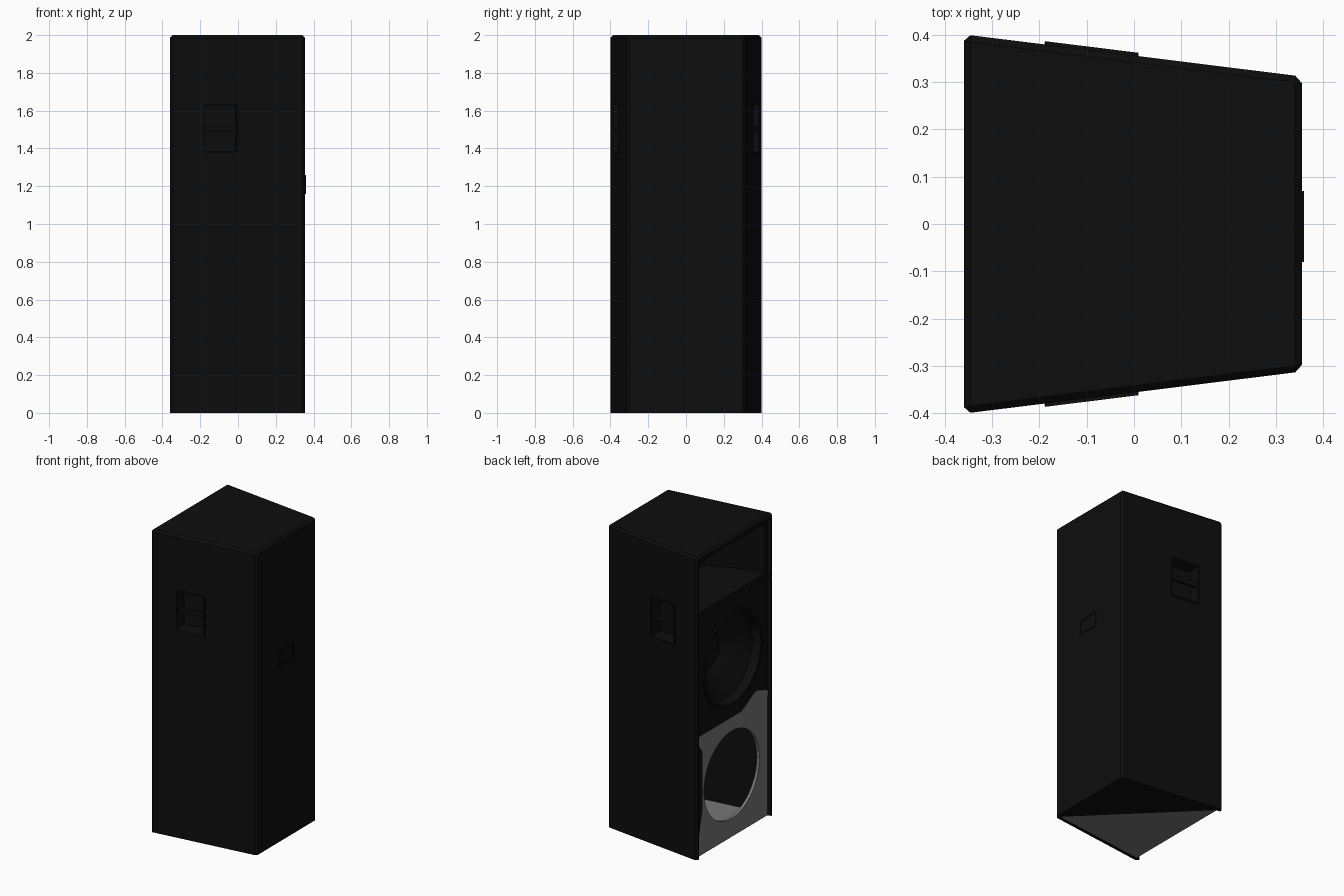
import bpy, bmesh, math
from mathutils import Matrix, Vector

cube = bpy.data.objects.get("Cube")
if cube:
    bpy.data.objects.remove(cube, do_unlink=True)


def material(name, v):
    m = bpy.data.materials.new(name)
    m.use_nodes = True
    m.diffuse_color = (v, v, v, 1)
    bsdf = m.node_tree.nodes["Principled BSDF"]
    bsdf.inputs["Base Color"].default_value = (v, v, v, 1)
    bsdf.inputs["Roughness"].default_value = 0.8
    return m


BLACK = material("cabinet black", 0.004)
GREY = material("panel grey", 0.18)

FRONT, BAFFLE, REAR = -0.36, -0.335, 0.355
SLOPE = (0.401 - 0.312) / (REAR - FRONT)


def half_width(x):
    return 0.401 - SLOPE * (x - FRONT)


def finish(name, bm, mat=BLACK):
    bmesh.ops.recalc_face_normals(bm, faces=bm.faces[:])
    me = bpy.data.meshes.new(name)
    bm.to_mesh(me)
    bm.free()
    me.materials.append(mat)
    ob = bpy.data.objects.new(name, me)
    bpy.context.collection.objects.link(ob)
    return ob


def prism(bm, points, offset):
    """Extrude a flat polygon along an offset."""
    face = bm.faces.new([bm.verts.new(p) for p in points])
    ext = bmesh.ops.extrude_face_region(bm, geom=[face])["geom"]
    verts = [g for g in ext if isinstance(g, bmesh.types.BMVert)]
    bmesh.ops.translate(bm, verts=verts, vec=offset)


def slab(name, points, offset, mat=BLACK):
    bm = bmesh.new()
    prism(bm, points, offset)
    return finish(name, bm, mat)


def plate(name, yz, x, thick, mat=BLACK):
    return slab(name, [(x, y, z) for y, z in yz], (thick, 0, 0), mat)


def rect(y, z0, z1):
    return [(-y, z0), (y, z0), (y, z1), (-y, z1)]


def circle(r, z, n=40):
    return [(r * math.cos(2 * math.pi * i / n), z + r * math.sin(2 * math.pi * i / n))
            for i in range(n)]


def loft(name, rings, cap=True):
    """Skin a series of (x, yz outline) rings."""
    bm = bmesh.new()
    loops = [[bm.verts.new((x, y, z)) for y, z in yz] for x, yz in rings]
    for a, b in zip(loops, loops[1:]):
        for i in range(len(a)):
            j = (i + 1) % len(a)
            bm.faces.new((a[i], a[j], b[j], b[i]))
    if cap:
        bm.faces.new(loops[-1])
    return finish(name, bm)


def box(bm, size, matrix):
    return bmesh.ops.create_cube(bm, size=1, matrix=matrix @ Matrix.Diagonal((*size, 1)))


def apply_modifier(ob, mod):
    bpy.context.view_layer.objects.active = ob
    bpy.ops.object.modifier_apply(modifier=mod.name)


def cut(ob, cutter):
    mod = ob.modifiers.new("cut", 'BOOLEAN')
    mod.operation, mod.solver, mod.object = 'DIFFERENCE', 'EXACT', cutter
    apply_modifier(ob, mod)
    bpy.data.objects.remove(cutter, do_unlink=True)


def mirror_y(ob):
    mod = ob.modifiers.new("mirror", 'MIRROR')
    mod.use_axis = (False, True, False)
    apply_modifier(ob, mod)


def cup(bm, size, matrix, rim, depth):
    """Block with a rimmed recess in its +y face."""
    verts = box(bm, size, matrix)["verts"]
    out = (matrix.to_3x3() @ Vector((0, 1, 0))).normalized()
    bm.normal_update()
    faces = {f for v in verts for f in v.link_faces}
    mouth = max(faces, key=lambda f: f.normal.dot(out))
    bmesh.ops.inset_individual(bm, faces=[mouth], thickness=rim)
    bmesh.ops.inset_individual(bm, faces=[mouth], thickness=0.004, depth=-depth)


# Tapered cabinet with chamfered edges, hollow and open at the speaker side
def trapezoid(x0, x1, inset, z):
    a, b = half_width(x0) - inset, half_width(x1) - inset
    return [(x0, -a, z), (x1, -b, z), (x1, b, z), (x0, a, z)]


bm = bmesh.new()
prism(bm, trapezoid(FRONT, REAR, 0, 0), (0, 0, 2))
edges = [e for e in bm.edges if max(v.co.z for v in e.verts) > 1]
bmesh.ops.bevel(bm, geom=edges, offset=0.014, segments=1, affect='EDGES')
cabinet = finish("cabinet", bm)
cut(cabinet, slab("cavity", trapezoid(-0.5, REAR - 0.025, 0.025, -0.1), (0, 0, 2.07)))

# Side handle frames: rotated to the sloping walls
HANDLE = (Matrix.Translation((-0.09, half_width(-0.09), 1.505))
          @ Matrix.Rotation(-math.atan(SLOPE), 4, 'Z'))
bm = bmesh.new()
box(bm, (0.18, 0.2, 0.25), HANDLE)
opening = finish("handle_opening", bm)
mirror_y(opening)
cut(cabinet, opening)
bm = bmesh.new()
cup(bm, (0.2, 0.1, 0.27), HANDLE @ Matrix.Translation((0, -0.043, 0)), 0.014, 0.085)
box(bm, (0.17, 0.022, 0.03), HANDLE @ Matrix.Translation((0, -0.012, 0)))
mirror_y(finish("side_handles", bm))

# Rear connector dish
bm = bmesh.new()
cup(bm, (0.15, 0.02, 0.1),
    Matrix.Translation((0.35, -0.005, 1.21)) @ Matrix.Rotation(-math.pi / 2, 4, 'Z'),
    0.012, 0.012)
finish("connector_plate", bm)

# Floor in two triangular panels
fl, bl, br, fr = trapezoid(BAFFLE, REAR - 0.02, 0.022, 0)
slab("floor_rear", [bl, br, fr], (0, 0, 0.012))
slab("floor_front", [fl, bl, fr], (0, 0, 0.012), GREY)

# Upper baffle with horn and woofer openings
W = half_width(BAFFLE) - 0.024
SPLIT = 0.79
UPPER, LOWER, R = 1.18, 0.41, 0.29
baffle = plate("upper_baffle", rect(W, SPLIT, 1.975), BAFFLE, 0.02)
cut(baffle, plate("woofer_cut", circle(R, UPPER), -0.4, 0.2))
cut(baffle, plate("horn_cut", rect(0.35, 1.61, 1.94), -0.4, 0.2))
plate("baffle_patch", [(-0.1, SPLIT), (-W, SPLIT), (-W, 0.83), (-0.25, 0.87)],
      BAFFLE - 0.003, 0.004, GREY)

# Lower baffle with its open port and dark edge strip
edge = [(W, 0.0), (0.305, 0.3), (0.305, 0.68), (W, SPLIT - 0.02)]
lower = plate("lower_baffle", [(-W, 0.0)] + edge + [(W, SPLIT), (-W, SPLIT)],
              BAFFLE, 0.02, GREY)
cut(lower, plate("port_cut", circle(R, LOWER), -0.4, 0.2))
plate("baffle_edge", edge, BAFFLE, 0.02)

# Horn flare and its lower lip
loft("horn", [(BAFFLE, rect(0.352, 1.608, 1.942)),
              (-0.22, rect(0.22, 1.66, 1.89)),
              (-0.08, rect(0.08, 1.7, 1.85))])
plate("horn_lip", rect(W, 1.565, 1.6), BAFFLE - 0.012, 0.015)

# Upper woofer: cone, dust cap and mounting ring
cone = loft("woofer_cone", [(BAFFLE, circle(R + 0.002, UPPER)),
                            (-0.29, circle(R - 0.01, UPPER)),
                            (-0.28, circle(R - 0.04, UPPER)),
                            (-0.17, circle(0.1, UPPER))])
dust_cap = loft("dust_cap", [(-0.172, circle(0.1, UPPER)), (-0.195, circle(0.07, UPPER)),
                             (-0.205, circle(0.025, UPPER))])
ring = loft("woofer_ring", [(BAFFLE, circle(R + 0.025, UPPER)),
                            (BAFFLE - 0.008, circle(R + 0.02, UPPER)),
                            (BAFFLE - 0.008, circle(R + 0.003, UPPER)),
                            (BAFFLE, circle(R, UPPER))], cap=False)
for ob in (cone, dust_cap, ring):
    bpy.ops.object.select_all(action='DESELECT')
    ob.select_set(True)
    bpy.context.view_layer.objects.active = ob
    bpy.ops.object.shade_smooth_by_angle(angle=math.radians(30))
